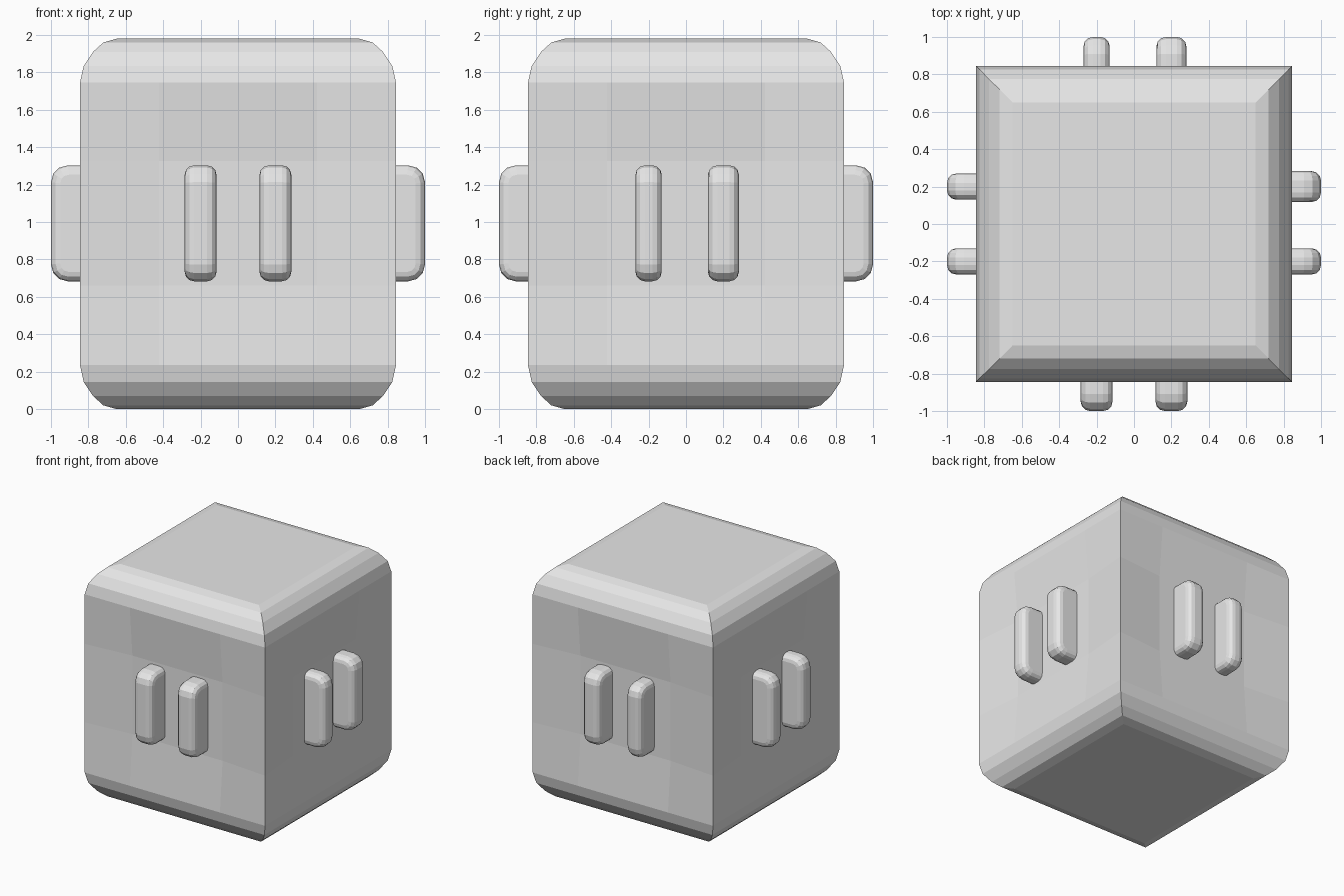
import bpy, bmesh, math
from mathutils import Matrix, Vector

if "Cube" in bpy.data.objects:
    bpy.data.objects.remove(bpy.data.objects["Cube"])

grey = bpy.data.materials.new("light grey")
grey.diffuse_color = (0.8, 0.8, 0.8, 1)
grey.use_nodes = True
grey.node_tree.nodes["Principled BSDF"].inputs["Base Color"].default_value = grey.diffuse_color


def finish(bm, name):
    bmesh.ops.recalc_face_normals(bm, faces=bm.faces)
    mesh = bpy.data.meshes.new(name)
    bm.to_mesh(mesh)
    bm.free()
    mesh.materials.append(grey)
    obj = bpy.data.objects.new(name, mesh)
    bpy.context.collection.objects.link(obj)
    return obj


# Body: square rings rounded at top and bottom, sides slightly dented
H, DENT = 1.98, 0.035
low = [(0.65, 0), (0.72, 0.02), (0.775, 0.07), (0.825, 0.145), (0.845, 0.235)]
rings = low + [(0.845, 0.66), (0.845, 1.325)] + [(r, H - z) for r, z in reversed(low)]
bm = bmesh.new()
for side in range(4):
    turn = Matrix.Rotation(side * math.pi / 2, 3, 'Z')
    grid = []
    for r, z in rings:
        row = []
        for f in (-1, -0.5, 0.5, 1):
            dented = abs(f) < 1 and 0.5 < z < 1.5
            row.append(bm.verts.new(turn @ Vector((f * r, -r + DENT * dented, z))))
        grid.append(row)
    for a, b in zip(grid, grid[1:]):
        for i in range(3):
            bm.faces.new((a[i], a[i + 1], b[i + 1], b[i]))
bmesh.ops.remove_doubles(bm, verts=bm.verts, dist=1e-4)
bmesh.ops.holes_fill(bm, edges=[e for e in bm.edges if e.is_boundary], sides=0)
finish(bm, "body")


# Rounded upright lugs, two on each side
def lug(name, side, x, width):
    bm = bmesh.new()
    bmesh.ops.create_cube(bm, size=1)
    for v in bm.verts:
        v.co = (v.co.x * width, -0.87 + v.co.y * 0.26, 0.993 + v.co.z * 0.62)
    # round the outer top and bottom corners of the side profile
    outer = [e for e in bm.edges
             if all(v.co.y < -0.9 for v in e.verts)
             and abs(e.verts[0].co.z - e.verts[1].co.z) < 0.01]
    bmesh.ops.bevel(bm, geom=outer, offset=0.09, segments=3, profile=0.5, affect='EDGES')
    # round the rim on both flanks
    rim = [e for e in bm.edges
           if len(e.link_faces) == 2 and e.calc_face_angle(0) > 1.2
           and abs(e.verts[0].co.x - e.verts[1].co.x) < 0.001
           and not all(v.co.y > -0.75 for v in e.verts)]
    bmesh.ops.bevel(bm, geom=rim, offset=0.05, segments=3, profile=0.5, affect='EDGES')
    bm.transform(Matrix.Rotation(side * math.pi / 2, 4, 'Z') @ Matrix.Translation((x, 0, 0)))
    finish(bm, name)


widths = {"front": (0.17, 0.17), "right": (0.14, 0.165),
          "back": (0.16, 0.14), "left": (0.14, 0.14)}
for side, (label, pair) in enumerate(widths.items()):
    for x, w in zip((-0.2, 0.2), pair):
        lug(f"{label}_lug", side, x, w)
